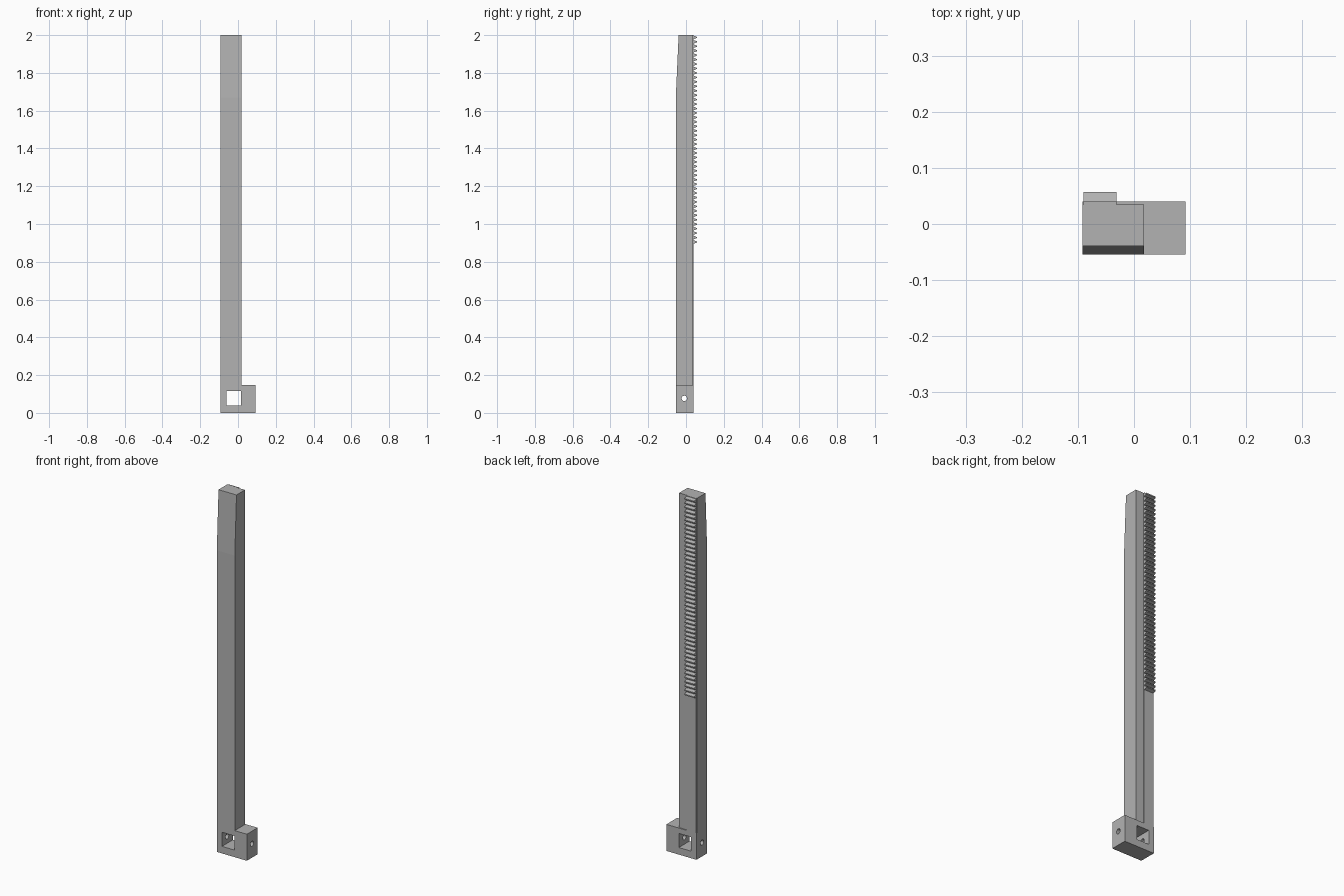
import bpy, bmesh, math

cube = bpy.data.objects.get("Cube")
if cube:
    bpy.data.objects.remove(cube, do_unlink=True)

grey = bpy.data.materials.new("mid_grey")
grey.use_nodes = True
grey.diffuse_color = (0.45, 0.45, 0.45, 1)
grey.node_tree.nodes["Principled BSDF"].inputs["Base Color"].default_value = (0.45, 0.45, 0.45, 1)


def extrude_x(name, profile, x0, x1):
    """Extrude a closed (y, z) profile from x0 to x1."""
    bm = bmesh.new()
    face = bm.faces.new([bm.verts.new((x0, y, z)) for y, z in profile])
    out = bmesh.ops.extrude_face_region(bm, geom=[face])
    verts = [v for v in out["geom"] if isinstance(v, bmesh.types.BMVert)]
    bmesh.ops.translate(bm, verts=verts, vec=(x1 - x0, 0, 0))
    bmesh.ops.recalc_face_normals(bm, faces=bm.faces)
    mesh = bpy.data.meshes.new(name)
    bm.to_mesh(mesh)
    bm.free()
    mesh.materials.append(grey)
    obj = bpy.data.objects.new(name, mesh)
    bpy.context.collection.objects.link(obj)
    return obj


def rect(y0, y1, z0, z1):
    return [(y0, z0), (y1, z0), (y1, z1), (y0, z1)]


def cut(obj, cutter):
    """Subtract the cutter, then remove it."""
    cutter.hide_render = True
    mod = obj.modifiers.new("cut", "BOOLEAN")
    mod.operation = "DIFFERENCE"
    mod.solver = "EXACT"
    mod.object = cutter
    bpy.context.view_layer.objects.active = obj
    bpy.ops.object.modifier_apply(modifier=mod.name)
    bpy.data.objects.remove(cutter, do_unlink=True)


LEFT, RIGHT, BAR_SIDE = 0.092, -0.092, 0.018
FRONT, BAR_BACK, BLOCK_BACK = -0.054, 0.035, 0.04
BLOCK_TOP, TOP = 0.147, 2.0

# Foot block with a square window and a cross hole
block = extrude_x("foot_block", rect(FRONT, BLOCK_BACK, 0, BLOCK_TOP), RIGHT, LEFT)
cut(block, extrude_x("window_cutter", rect(-0.1, 0.1, 0.039, 0.117), -0.06, 0.016))
hole = [(-0.009 + 0.014 * math.cos(a * math.tau / 32),
         0.077 + 0.014 * math.sin(a * math.tau / 32)) for a in range(32)]
cut(block, extrude_x("hole_cutter", hole, -0.2, 0.2))

# Long bar, its front tapering near the top
extrude_x("bar", [(FRONT, BLOCK_TOP), (BAR_BACK, BLOCK_TOP), (BAR_BACK, TOP),
                  (-0.039, TOP), (FRONT, 1.67)], RIGHT, BAR_SIDE)

# Raised strip on the back, toothed along its upper part
TEETH, START, ROOT, TIP = 47, 0.893, 0.04, 0.057
pitch = (TOP - START) / TEETH
rack = [(BAR_BACK, BLOCK_TOP), (ROOT, BLOCK_TOP)]
for i in range(TEETH):
    mid = START + (i + 0.5) * pitch
    rack += [(ROOT, mid - 0.39 * pitch), (TIP, mid - 0.13 * pitch),
             (TIP, mid + 0.13 * pitch), (ROOT, mid + 0.39 * pitch)]
rack += [(ROOT, TOP), (BAR_BACK, TOP)]
extrude_x("rack_strip", rack, -0.09, -0.031)
